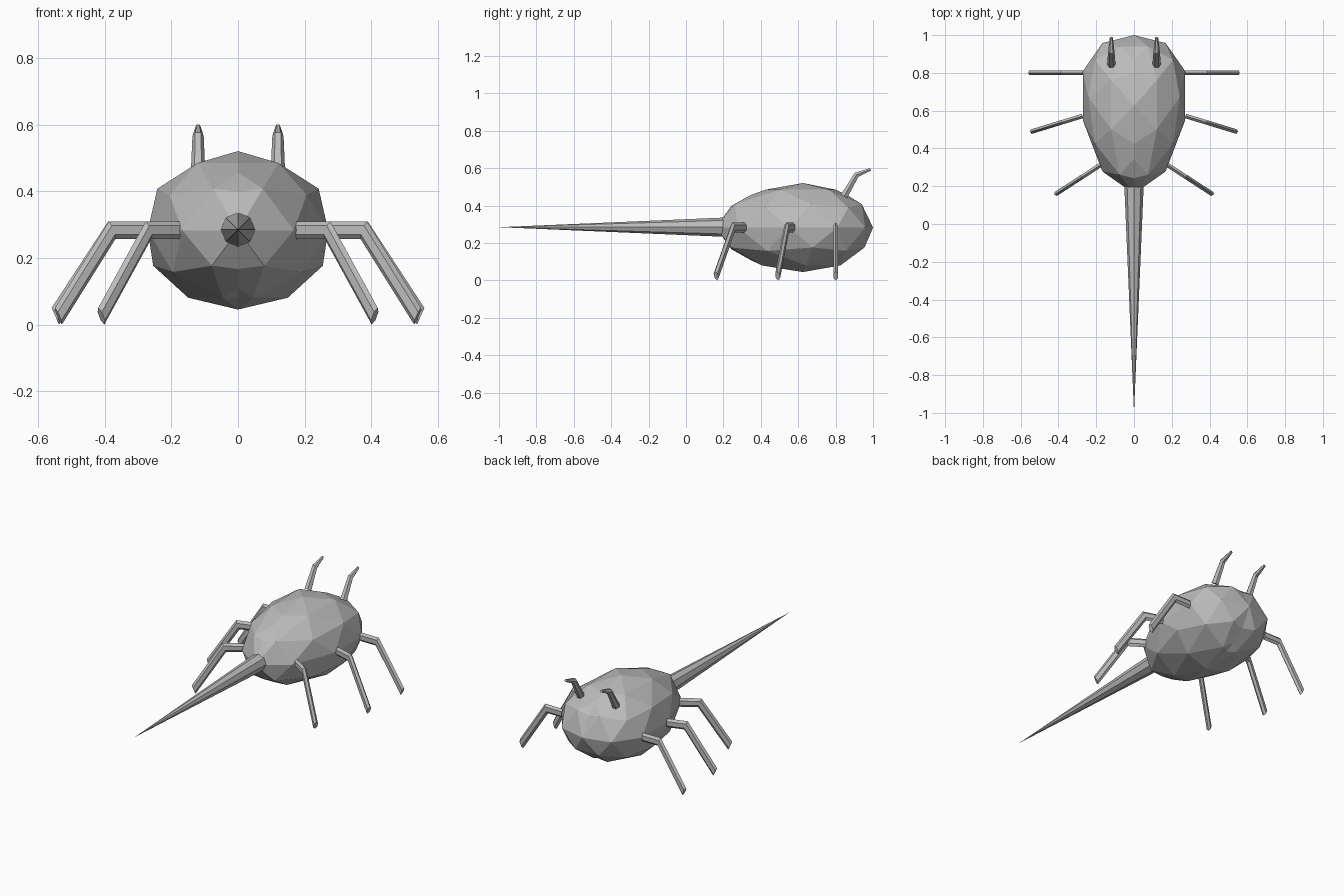
import bpy, bmesh, math
from mathutils import Vector, Matrix

if "Cube" in bpy.data.objects:
    bpy.data.objects.remove(bpy.data.objects["Cube"])

grey = bpy.data.materials.new("shell_grey")
grey.diffuse_color = (0.5, 0.5, 0.5, 1)
grey.use_nodes = True
grey.node_tree.nodes["Principled BSDF"].inputs["Base Color"].default_value = grey.diffuse_color


def finish(bm, name):
    bmesh.ops.recalc_face_normals(bm, faces=bm.faces)
    me = bpy.data.meshes.new(name)
    bm.to_mesh(me)
    bm.free()
    me.materials.append(grey)
    ob = bpy.data.objects.new(name, me)
    bpy.context.collection.objects.link(ob)
    return ob


def loft(name, rings):
    """Skin a list of equal-sized point rings and cap both ends."""
    bm = bmesh.new()
    vs = [[bm.verts.new(p) for p in ring] for ring in rings]
    n = len(vs[0])
    for a, b in zip(vs, vs[1:]):
        for i in range(n):
            j = (i + 1) % n
            bm.faces.new((a[i], a[j], b[j], b[i]))
    bm.faces.new(vs[0])
    bm.faces.new(vs[-1])
    return finish(bm, name)


def mirror_x(ob):
    ob.modifiers.new("mirror", 'MIRROR').use_axis[0] = True


# body: half of a faceted ball, mirrored, with its widest part pushed backwards
bm = bmesh.new()
bmesh.ops.create_icosphere(bm, subdivisions=2, radius=1)
bmesh.ops.bisect_plane(bm, geom=bm.verts[:] + bm.edges[:] + bm.faces[:],
                       plane_co=(0, 0, 0), plane_no=(1, 0, 0), clear_outer=True)
for v in bm.verts:
    x, y, z = v.co
    v.co = (x * 0.285, 0.58 + 0.42 * y + 0.11 * x * x + 0.045 * z * z, 0.283 + 0.238 * z)
mirror_x(finish(bm, "body"))

# tail: long eight-sided spike
bm = bmesh.new()
bmesh.ops.create_cone(bm, cap_ends=True, segments=8, radius1=0.052, radius2=0, depth=1.22,
                      matrix=Matrix.Translation((0, -0.39, 0.285)) @ Matrix.Rotation(math.pi / 2, 4, 'X'))
finish(bm, "tail")

# legs: (foot x, foot y, backward sweep in degrees)
# stations: top and bottom edge as (distance, height) measured from the foot
STATIONS = [((-0.29, 0.31), (-0.29, 0.257)),
            ((-0.17, 0.31), (-0.19, 0.257)),
            ((0.0, 0.05), (-0.022, 0.0))]
HALF = 0.012
for name, fx, fy, deg in (("rear_leg", 0.56, 0.80, 0),
                          ("middle_leg", 0.55, 0.487, 17),
                          ("front_leg", 0.42, 0.155, 33)):
    out = Vector((math.cos(math.radians(deg)), -math.sin(math.radians(deg)), 0))
    side = Vector((-out.y, out.x, 0))
    foot = Vector((fx, fy, 0))
    rings = []
    for (tu, tz), (bu, bz) in STATIONS:
        top = foot + out * tu + Vector((0, 0, tz))
        bot = foot + out * bu + Vector((0, 0, bz))
        rings.append([top.lerp(bot, t) + side * (s * HALF)
                      for t, s in ((0, 0), (.25, 1), (.75, 1), (1, 0), (.75, -1), (.25, -1))])
    mirror_x(loft(name, rings))

# antennae: bent, tapering six-sided tubes; (y, z, radius, tilt of the path)
rings = []
for y, z, r, tilt in ((0.845, 0.45, 0.022, 60), (0.912, 0.565, 0.017, 40), (0.987, 0.594, 0.008, 20)):
    t = math.radians(tilt)
    up = Vector((0, -math.sin(t), math.cos(t)))
    rings.append([Vector((0.12, y, z)) + r * (Vector((math.cos(a), 0, 0)) + up * math.sin(a))
                  for a in (k * math.pi / 3 for k in range(6))])
mirror_x(loft("antenna", rings))
